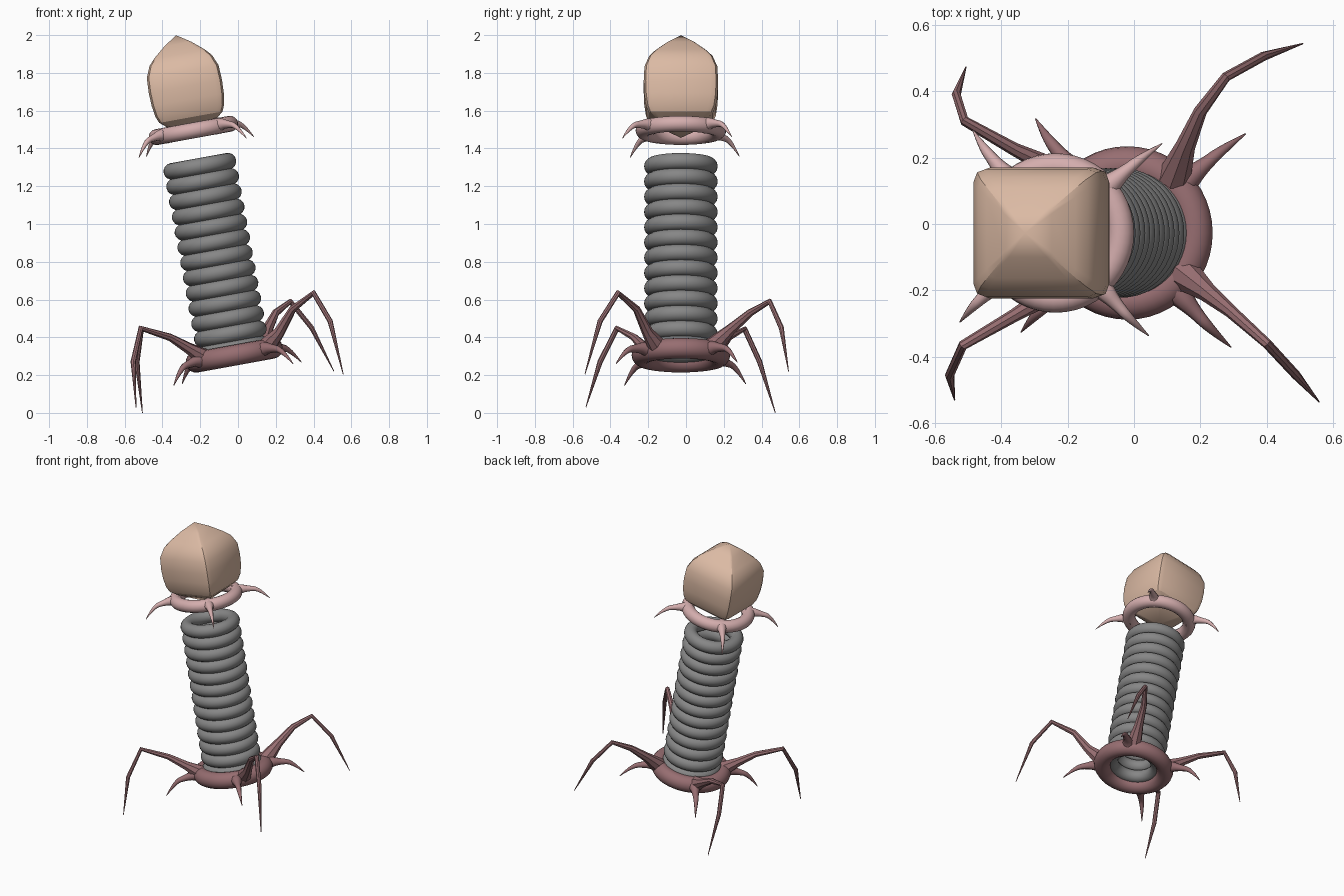
import bpy, bmesh, math
from mathutils import Matrix, Vector

if "Cube" in bpy.data.objects:
    bpy.data.objects.remove(bpy.data.objects["Cube"])


def material(name, rgb):
    m = bpy.data.materials.new(name)
    m.diffuse_color = (*rgb, 1)
    m.use_nodes = True
    m.node_tree.nodes["Principled BSDF"].inputs["Base Color"].default_value = m.diffuse_color
    return m


TAN = material("tan", (0.71, 0.49, 0.37))
GREY = material("grey", (0.24, 0.24, 0.24))
DARK = material("dark_mauve", (0.31, 0.155, 0.165))
PINK = material("pale_pink", (0.66, 0.42, 0.42))

# Leaning frame: local z runs up the tail axis from the base ring centre
TILT = Matrix.Translation((-0.02, -0.027, 0.305)) @ Matrix.Rotation(math.radians(-10.3), 4, 'Y')


def smooth(obj, angle):
    bpy.ops.object.select_all(action='DESELECT')
    obj.select_set(True)
    bpy.context.view_layer.objects.active = obj
    bpy.ops.object.shade_smooth_by_angle(angle=math.radians(angle))


def ring(name, t, major, minor, mat):
    bpy.ops.mesh.primitive_torus_add(major_radius=major, minor_radius=minor,
                                     major_segments=48, minor_segments=16)
    o = bpy.context.object
    o.name = name
    o.matrix_world = TILT @ Matrix.Translation((0, 0, t))
    o.data.materials.append(mat)
    smooth(o, 60)


def limb(name, points, radii, mat, kind='POLY', angle=30):
    """Tapered tube through world points."""
    c = bpy.data.curves.new(name, 'CURVE')
    c.dimensions = '3D'
    c.bevel_depth = 1.0
    c.bevel_resolution = 2
    c.use_fill_caps = True
    s = c.splines.new(kind)
    s.points.add(len(points) - 1)
    for p, co, r in zip(s.points, points, radii):
        p.co = (*co, 1)
        p.radius = r
    if kind == 'NURBS':
        s.order_u = 3
        s.use_endpoint_u = True
        s.resolution_u = 5
    o = bpy.data.objects.new(name, c)
    bpy.context.collection.objects.link(o)
    bpy.ops.object.select_all(action='DESELECT')
    o.select_set(True)
    bpy.context.view_layer.objects.active = o
    bpy.ops.object.convert(target='MESH')
    o = bpy.context.object
    o.name = name
    o.data.materials.clear()
    o.data.materials.append(mat)
    smooth(o, angle)


# Collars and stacked tail rings
ring("base_ring", 0, 0.206, 0.055, DARK)
ring("collar_ring", 1.21, 0.198, 0.042, PINK)
for i in range(13):
    ring(f"tail_ring_{i + 1}", 0.033 + 0.082 * i, 0.151, 0.044, GREY)

# Four curved spikes around each collar
for label, t, k, mat in (("base", 0, 1.0, DARK), ("collar", 1.21, 0.9, PINK)):
    for i in range(4):
        a = math.radians(41 + 90 * i)
        prof = [(0.20, 0.0), (0.255, 0.008), (0.31, 0.0), (0.385, -0.015), (0.455, -0.10)]
        pts = [TILT @ Vector((r * k * math.cos(a), r * k * math.sin(a), t + z * k))
               for r, z in prof]
        limb(f"{label}_spike_{i + 1}", pts,
             [q * k for q in (0.05, 0.036, 0.022, 0.015, 0.002)], mat, 'NURBS', 60)

# Four jointed legs: root, thigh, knee, shin, tip
LEGS = {
    "front_right_leg": [(0.15, -0.15, 0.35), (0.22, -0.205, 0.43), (0.29, -0.262, 0.55),
                        (0.40, -0.36, 0.635), (0.488, -0.455, 0.485), (0.557, -0.535, 0.205)],
    "back_right_leg": [(0.12, 0.14, 0.35), (0.155, 0.235, 0.44), (0.20, 0.34, 0.53),
                       (0.277, 0.443, 0.59), (0.39, 0.505, 0.45), (0.508, 0.543, 0.22)],
    "front_left_leg": [(-0.18, -0.165, 0.29), (-0.26, -0.215, 0.34), (-0.36, -0.275, 0.40),
                       (-0.515, -0.365, 0.448), (-0.555, -0.455, 0.27), (-0.54, -0.53, 0.03)],
    "back_left_leg": [(-0.17, 0.125, 0.29), (-0.255, 0.175, 0.34), (-0.36, 0.225, 0.40),
                      (-0.51, 0.31, 0.445), (-0.535, 0.39, 0.27), (-0.506, 0.473, 0.0)],
}
for name, pts in LEGS.items():
    limb(name, pts, (0.052, 0.03, 0.02, 0.015, 0.014, 0.002), DARK)

# Head: rounded-square loft closing to a point at each end
profile = [(-0.19, 0.14), (-0.165, 0.170), (-0.13, 0.185), (-0.07, 0.194), (0, 0.197),
           (0.08, 0.193), (0.14, 0.168), (0.175, 0.136), (0.228, 0.073)]
corner = [(1, 0.80), (0.945, 0.945), (0.80, 1)]
section = []
for q in range(4):
    rot = Matrix.Rotation(q * math.pi / 2, 2)
    section += [rot @ Vector(p) for p in corner]
bm = bmesh.new()
loops = [[bm.verts.new((p.x * w, p.y * w, h)) for p in section] for h, w in profile]
n = len(section)
for lo, hi in zip(loops, loops[1:]):
    for i in range(n):
        j = (i + 1) % n
        bm.faces.new((lo[i], lo[j], hi[j], hi[i]))
for loop, h in ((loops[0], -0.276), (loops[-1], 0.276)):
    tip = bm.verts.new((0, 0, h))
    for i in range(n):
        bm.faces.new((loop[i], loop[(i + 1) % n], tip))
bmesh.ops.recalc_face_normals(bm, faces=bm.faces[:])
mesh = bpy.data.meshes.new("head")
bm.to_mesh(mesh)
bm.free()
mesh.materials.append(TAN)
head = bpy.data.objects.new("head", mesh)
bpy.context.collection.objects.link(head)
head.matrix_world = TILT @ Matrix.Translation((0, 0, 1.446))
smooth(head, 25)
